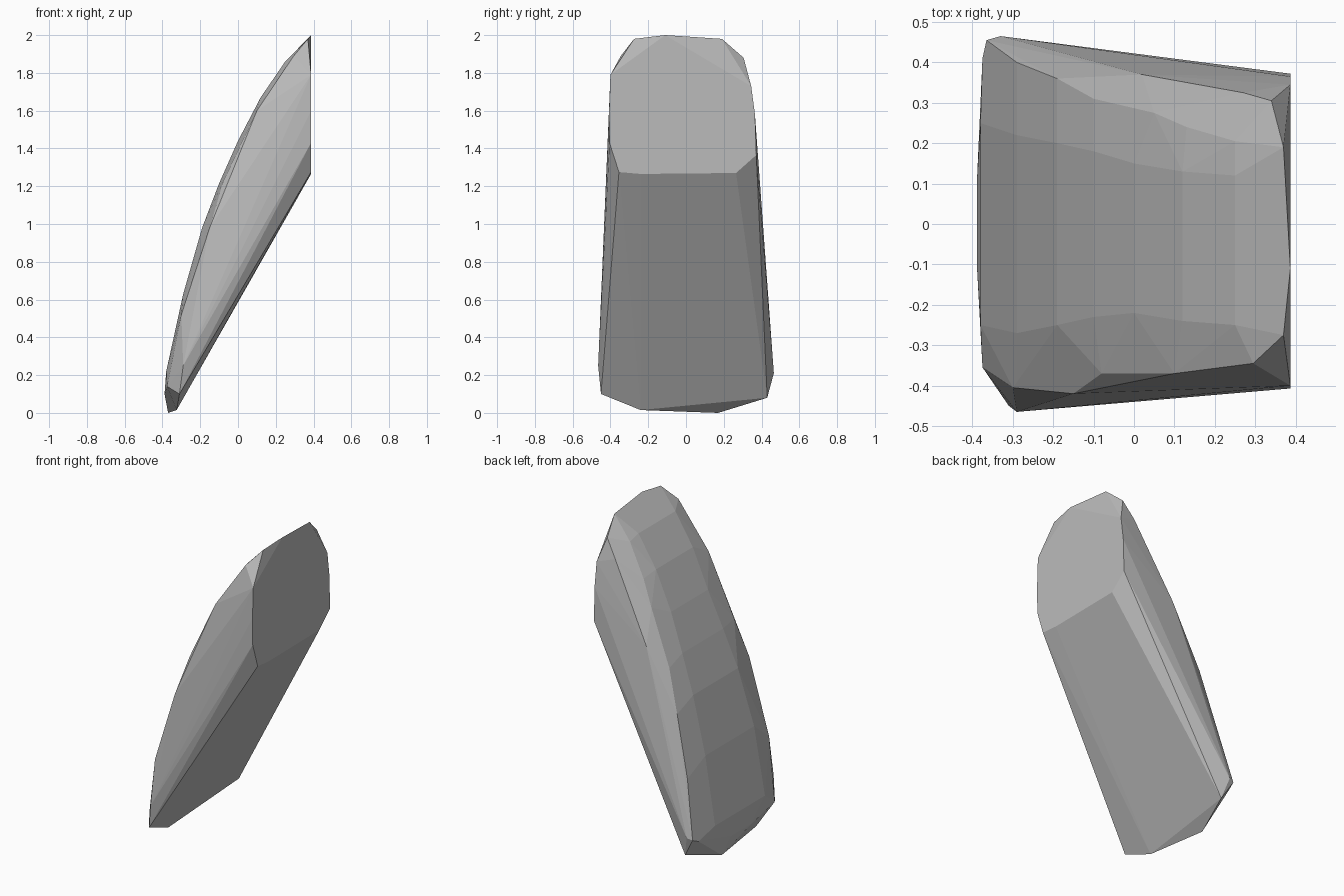
import bpy
import bmesh
from mathutils import Vector

default = bpy.data.objects.get("Cube")
if default:
    bpy.data.objects.remove(default, do_unlink=True)

END = 0.387  # plane of the flat cut end


def make_material(name, value):
    mat = bpy.data.materials.new(name)
    mat.use_nodes = True
    colour = (value, value, value, 1)
    mat.diffuse_color = colour
    mat.node_tree.nodes["Principled BSDF"].inputs["Base Color"].default_value = colour
    return mat


def make_hull(name, points, mat):
    bm = bmesh.new()
    for p in points:
        bm.verts.new(Vector(p))
    result = bmesh.ops.convex_hull(bm, input=bm.verts)
    spare = {g for g in result["geom_interior"] + result["geom_unused"]
             if isinstance(g, bmesh.types.BMVert)}
    bmesh.ops.delete(bm, geom=list(spare), context="VERTS")
    bmesh.ops.dissolve_limit(bm, angle_limit=0.02, verts=bm.verts, edges=bm.edges)
    bmesh.ops.recalc_face_normals(bm, faces=bm.faces)
    mesh = bpy.data.meshes.new(name)
    bm.to_mesh(mesh)
    bm.free()
    mesh.materials.append(mat)
    obj = bpy.data.objects.new(name, mesh)
    bpy.context.scene.collection.objects.link(obj)
    return obj


# Curved outer crown: x, z, near and far y
crown = [
    (-0.389, 0.10, -0.10, 0.10), (-0.38, 0.22, -0.25, 0.25),
    (-0.29, 0.63, -0.27, 0.22), (-0.19, 0.98, -0.25, 0.20),
    (-0.10, 1.215, -0.23, 0.18), (0.0, 1.44, -0.22, 0.15),
    (0.12, 1.67, -0.24, 0.13), (0.25, 1.86, -0.25, 0.12),
]
points = [(x, y, z) for x, z, near, far in crown for y in (near, far)]

# Front shoulder, from foot to tip
points += [
    (-0.375, -0.355, 0.14), (-0.30, -0.405, 0.52), (-0.15, -0.42, 0.98),
    (-0.08, -0.37, 1.22), (0.10, -0.37, 1.60), (0.295, -0.345, 1.89),
    (0.37, -0.275, 1.98),
]

# Back shoulder: ridge line, then the softer edge behind it
points += [
    (-0.29, 0.40, 0.55), (-0.19, 0.36, 0.92), (-0.10, 0.31, 1.17),
    (0.05, 0.275, 1.50), (0.13, 0.24, 1.65), (0.25, 0.205, 1.84),
    (0.37, 0.19, 1.98),
    (-0.375, 0.41, 0.18), (0.02, 0.37, 1.30), (0.27, 0.325, 1.77),
    (0.34, 0.305, 1.88),
]

# Foot corners
points += [
    (-0.37, 0.17, 0.0), (-0.325, -0.24, 0.015), (-0.31, -0.45, 0.10),
    (-0.29, -0.465, 0.25), (-0.295, 0.43, 0.08), (-0.33, 0.465, 0.21),
    (-0.365, 0.455, 0.20),
]

# Outline of the flat cut end: y, z
cut_end = [
    (-0.11, 2.0), (-0.40, 1.79), (-0.407, 1.6), (-0.405, 1.43),
    (-0.355, 1.275), (-0.24, 1.265), (0.265, 1.27), (0.372, 1.365),
    (0.365, 1.58), (0.345, 1.73),
]
points += [(END, y, z) for y, z in cut_end]

make_hull("stone_shard", points, make_material("plain_grey", 0.5))
